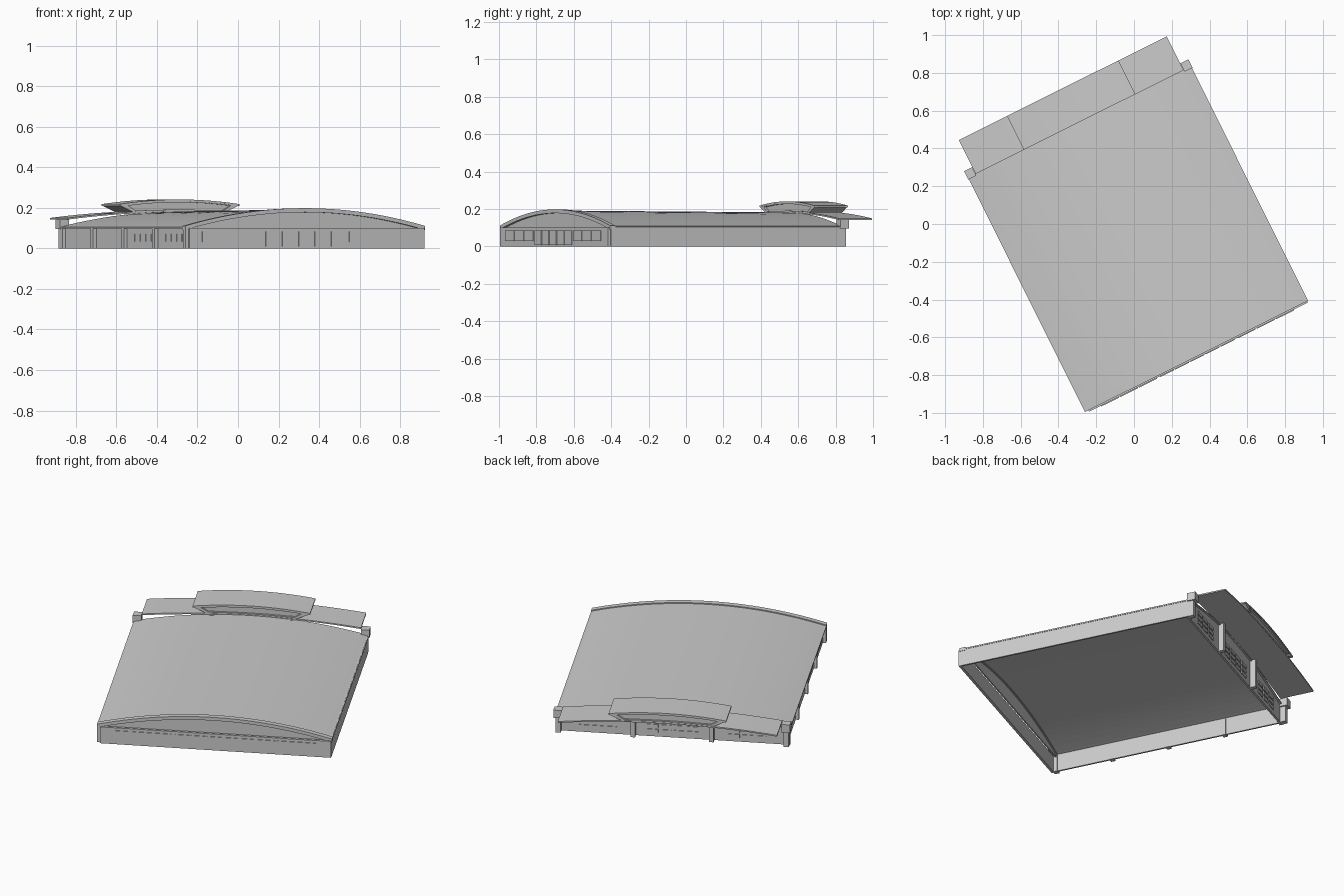
import bpy, bmesh, math
from mathutils import Matrix

if "Cube" in bpy.data.objects:
    bpy.data.objects.remove(bpy.data.objects["Cube"])

# Building frame: u along the front, v towards the back, turned on the plot
TURN = Matrix.Translation((0.02, -0.0775, 0)) @ Matrix.Rotation(math.radians(26.5), 4, 'Z')

grey = bpy.data.materials.new("light_grey")
grey.diffuse_color = (0.6, 0.6, 0.6, 1)
grey.use_nodes = True
grey.node_tree.nodes["Principled BSDF"].inputs["Base Color"].default_value = grey.diffuse_color


def finish(name, bm):
    bmesh.ops.recalc_face_normals(bm, faces=bm.faces)
    bm.transform(TURN)
    me = bpy.data.meshes.new(name)
    bm.to_mesh(me)
    bm.free()
    me.materials.append(grey)
    ob = bpy.data.objects.new(name, me)
    bpy.context.collection.objects.link(ob)
    return ob


def add_box(bm, u0, u1, v0, v1, z0, z1):
    m = Matrix.Translation(((u0 + u1) / 2, (v0 + v1) / 2, (z0 + z1) / 2)) \
        @ Matrix.Diagonal((u1 - u0, v1 - v0, z1 - z0, 1))
    bmesh.ops.create_cube(bm, size=1, matrix=m)


def boxes(name, specs):
    bm = bmesh.new()
    for s in specs:
        add_box(bm, *s)
    return finish(name, bm)


def span(u0, u1, n):
    return [u0 + (u1 - u0) * i / n for i in range(n + 1)]


def ribbon(name, us, bottom, top, v0, v1):
    """Solid between two height curves, running from v0 to v1."""
    bm = bmesh.new()
    rings = []
    for u in us:
        rings.append([bm.verts.new((u, v0, bottom(u, v0))), bm.verts.new((u, v1, bottom(u, v1))),
                      bm.verts.new((u, v1, top(u, v1))), bm.verts.new((u, v0, top(u, v0)))])
    for a, b in zip(rings, rings[1:]):
        for i in range(4):
            j = (i + 1) % 4
            bm.faces.new((a[i], a[j], b[j], b[i]))
    bm.faces.new(rings[0])
    bm.faces.new(rings[-1])
    bmesh.ops.remove_doubles(bm, verts=bm.verts, dist=1e-5)
    return finish(name, bm)


def roof_z(u, v):
    peak = 0.192 - 0.01 * (v + 0.695) / 1.39
    return 0.105 + (peak - 0.105) * (1 - (u / 0.66) ** 2)


def canopy_z(u, v):
    return 0.15 + 0.036 * (1 - (u / 0.615) ** 2)


def lantern_z(u, v):
    return 0.218 + 0.023 * (1 - (u / 0.33) ** 2)


# Main barrel roof
arch = span(-0.66, 0.66, 28)
ribbon("main_roof", arch, lambda u, v: roof_z(u, v) - 0.007, roof_z, -0.69, 0.695)

# Front: low wall, recessed lunette and arched rim
boxes("front_wall", [(-0.64, 0.655, -0.705, -0.69, 0, 0.1)])
ribbon("front_lunette", span(-0.63, 0.63, 28), lambda u, v: 0.09,
       lambda u, v: roof_z(u, v) - 0.003, -0.68, -0.672)
ribbon("front_arch_rim", arch, lambda u, v: roof_z(u, v) - 0.014,
       lambda u, v: roof_z(u, v) + 0.006, -0.697, -0.665)

# Front windows and doors as shallow plates
panes = []
for u0, u1, n, z0 in ((-0.575, -0.235, 3, 0.03), (-0.225, 0.225, 5, 0.008), (0.235, 0.575, 3, 0.03)):
    w = (u1 - u0) / n
    panes += [(u0 + i * w + 0.004, u0 + (i + 1) * w - 0.004, -0.709, -0.705, z0, 0.084)
              for i in range(n)]
boxes("front_windows", panes)

# Side walls
boxes("right_wall", [(0.645, 0.656, -0.69, 0.69, 0, 0.108)])
boxes("left_wall", [(-0.64, -0.63, -0.69, 0.69, 0, 0.108)])

# Left side columns and windows
boxes("left_columns", [(-0.658, -0.628, v - 0.013, v + 0.013, 0, 0.1)
                       for v in (-0.68, -0.34, 0, 0.34, 0.68)])
boxes("left_windows", [(-0.643, -0.64, c + i * 0.06 - 0.023, c + i * 0.06 + 0.023, 0.033, 0.07)
                       for c in (-0.51, -0.17) for i in (-1.5, -0.5, 0.5, 1.5)])

# Back wall with three rows of small windows in each bay
ribbon("back_wall", span(-0.645, 0.65, 28), lambda u, v: 0,
       lambda u, v: roof_z(u, v) - 0.004, 0.672, 0.684)
boxes("back_windows", [(c + i * 0.075 - 0.031, c + i * 0.075 + 0.031, 0.684, 0.688, z, z + 0.02)
                       for c, n in ((-0.42, 3), (0, 4), (0.42, 3))
                       for i in [k - (n - 1) / 2 for k in range(n)]
                       for z in (0.025, 0.055, 0.085)])

# Back columns: corner posts have a wider head
posts = []
for s in (-1, 1):
    c = s * 0.64
    posts += [(c - 0.015, c + 0.015, 0.67, 0.715, 0, 0.1),
              (c - 0.024, c + 0.024, 0.68, 0.73, 0.095, 0.143)]
    c = s * 0.22
    posts.append((c - 0.013, c + 0.013, 0.68, 0.715, 0, 0.175))
boxes("back_columns", posts)

# Rear canopy
ribbon("rear_canopy", span(-0.615, 0.615, 24), lambda u, v: canopy_z(u, v) - 0.008,
       canopy_z, 0.69, 0.89)

# Raised lantern: curved top on flared body with framed openings
BASE = 0.176


def flare(u, v):
    return BASE + max(0, abs(u) - 0.25) / 0.08 * (0.212 - BASE)


def inner_flare(u, v):
    return min(0.214, BASE + max(0, abs(u) - 0.225) / 0.06 * (0.212 - BASE))


ribbon("lantern_roof", span(-0.33, 0.33, 18), lambda u, v: lantern_z(u, v) - 0.008,
       lantern_z, 0.69, 0.89)
ribbon("lantern_body", [-0.33, -0.25] + span(-0.2, 0.2, 8) + [0.25, 0.33], flare,
       lambda u, v: lantern_z(u, v) - 0.005, 0.705, 0.875)
for side, v0, v1 in (("front", 0.692, 0.706), ("back", 0.874, 0.888)):
    ribbon("lantern_sill_" + side, span(-0.25, 0.25, 8), lambda u, v: BASE,
           lambda u, v: max(0.187, canopy_z(u, v) + 0.005), v0, v1)
    ribbon("lantern_header_" + side, span(-0.325, 0.325, 14),
           lambda u, v: max(lantern_z(u, v) - 0.014, flare(u, v) - 0.001),
           lambda u, v: lantern_z(u, v) - 0.004, v0, v1)
    for s, label in ((-1, "left"), (1, "right")):
        ribbon("lantern_jamb_%s_%s" % (side, label), [s * u for u in (0.225, 0.25, 0.285, 0.328)],
               flare, inner_flare, v0, v1)
